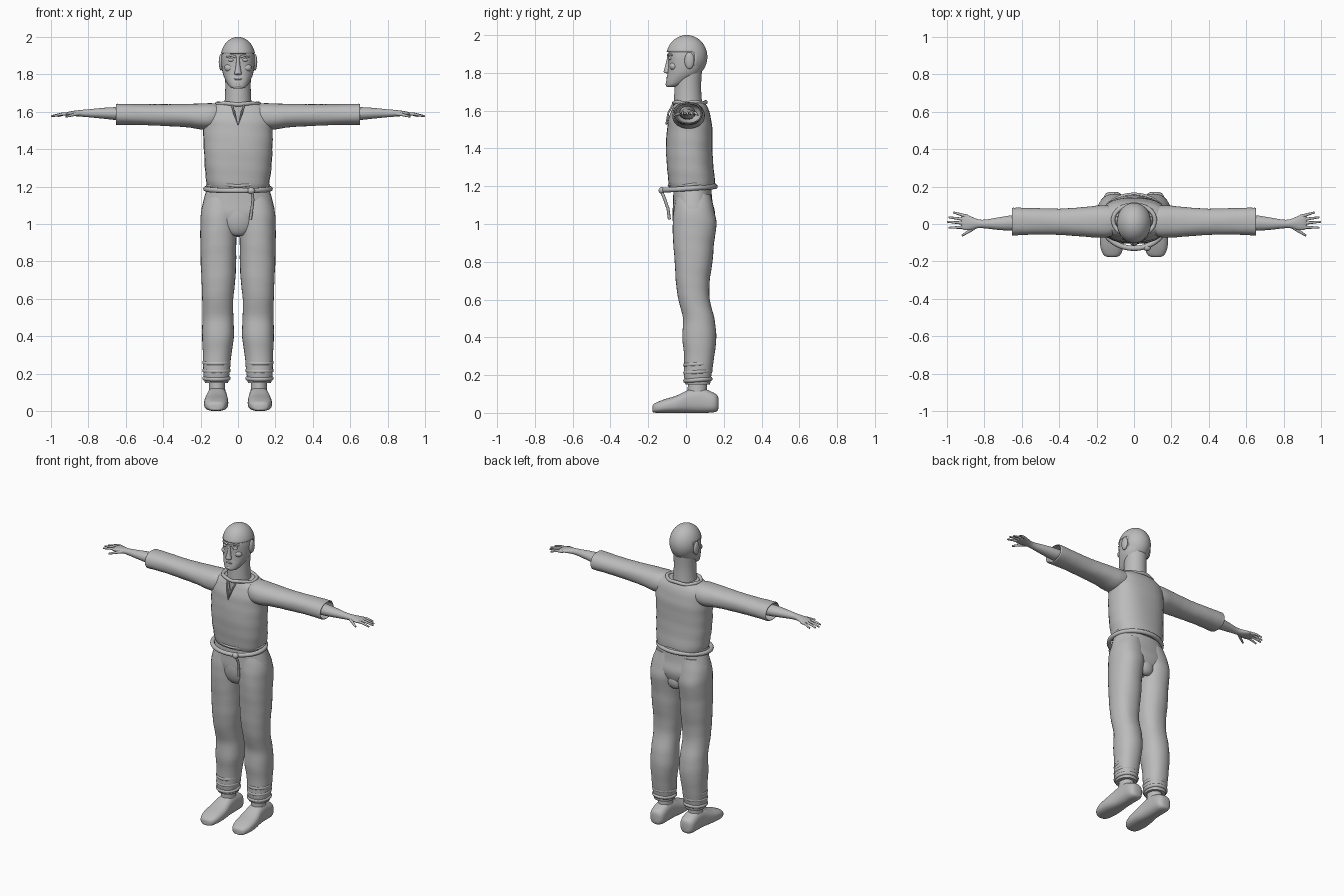
import bpy, bmesh
from math import sin, cos, pi, radians
from mathutils import Vector

cube = bpy.data.objects.get("Cube")
if cube:
    bpy.data.objects.remove(cube, do_unlink=True)

grey = bpy.data.materials.new("plain_grey")
grey.use_nodes = True
grey.diffuse_color = (.5, .5, .5, 1)
grey.node_tree.nodes["Principled BSDF"].inputs["Base Color"].default_value = (.5, .5, .5, 1)


def finish(obj, angle=40):
    """Give the part its colour and smooth shading with sharp edges kept."""
    if not obj.data.materials:
        obj.data.materials.append(grey)
    bpy.ops.object.select_all(action='DESELECT')
    obj.select_set(True)
    bpy.context.view_layer.objects.active = obj
    if obj.type == 'CURVE':
        bpy.ops.object.convert(target='MESH')
        obj = bpy.context.object
    bpy.ops.object.shade_smooth_by_angle(angle=radians(angle))
    return obj


def mesh_object(name, bm):
    bmesh.ops.recalc_face_normals(bm, faces=bm.faces)
    mesh = bpy.data.meshes.new(name)
    bm.to_mesh(mesh)
    bm.free()
    obj = bpy.data.objects.new(name, mesh)
    bpy.context.collection.objects.link(obj)
    return obj


def spline(rings, steps):
    """Catmull-Rom interpolation through the rings."""
    out = []
    for i in range(len(rings) - 1):
        quad = [rings[max(i - 1, 0)], rings[i], rings[i + 1], rings[min(i + 2, len(rings) - 1)]]
        for k in range(steps):
            t = k / steps
            out.append([b + .5 * t * (c - a + t * (2*a - 5*b + 4*c - d + t * (3*(b - c) + d - a)))
                        for a, b, c, d in zip(*quad)])
    return out + [list(rings[-1])]


def loft(name, axis, rings, side=1, power=2, steps=4, wrinkle=0, sides=32, flat=False):
    """Skin of superellipses: each ring is (position, centre a, centre b, radius a, radius b)."""
    bm = bmesh.new()
    loops = []
    for t, ca, cb, ra, rb in spline(rings, steps):
        loop = []
        for k in range(sides):
            a = 2 * pi * k / sides
            c, s = cos(a), sin(a)
            w = 1 + wrinkle * sin(3 * a + 45 * t) * cos(2 * a - 30 * t)
            u = ca + ra * w * abs(c) ** (2 / power) * (1 if c > 0 else -1)
            v = cb + rb * w * abs(s) ** (2 / power) * (1 if s > 0 else -1)
            p = {'x': (t, u, v), 'y': (u, t, v), 'z': (u, v, t)}[axis]
            loop.append(bm.verts.new((p[0] * side, p[1], max(p[2], 0) if flat else p[2])))
        loops.append(loop)
    for low, high in zip(loops, loops[1:]):
        for k in range(sides):
            n = (k + 1) % sides
            bm.faces.new((low[k], low[n], high[n], high[k]))
    bm.faces.new(loops[0])
    bm.faces.new(loops[-1])
    return finish(mesh_object(name, bm))


def blob(name, centre, radii):
    bm = bmesh.new()
    bmesh.ops.create_uvsphere(bm, u_segments=24, v_segments=16, radius=1)
    bmesh.ops.scale(bm, vec=radii, verts=bm.verts)
    bmesh.ops.translate(bm, vec=centre, verts=bm.verts)
    return finish(mesh_object(name, bm), 60)


def tube(name, points, radius, taper=1, closed=False):
    curve = bpy.data.curves.new(name, 'CURVE')
    curve.dimensions = '3D'
    curve.bevel_depth = radius
    curve.bevel_resolution = 3
    curve.use_fill_caps = True
    line = curve.splines.new('POLY')
    line.points.add(len(points) - 1)
    for i, p in enumerate(points):
        line.points[i].co = (*p, 1)
        line.points[i].radius = 1 + (taper - 1) * i / (len(points) - 1)
    line.use_cyclic_u = closed
    obj = bpy.data.objects.new(name, curve)
    bpy.context.collection.objects.link(obj)
    return finish(obj, 60)


def hoop(name, centre, rx, ry, radius, tilt=0, wave=0):
    points = []
    for k in range(48):
        a = 2 * pi * k / 48
        points.append((centre[0] + rx * cos(a), centre[1] + ry * sin(a),
                       centre[2] + tilt * sin(a) + wave * sin(5 * a)))
    return tube(name, points, radius, closed=True)


# Shirt body with a slit cut at the neck
shirt = loft("shirt_body", 'z', [
    (1.19, 0, .03, .158, .115), (1.22, 0, .03, .168, .123), (1.3, 0, .022, .178, .123),
    (1.4, 0, .017, .183, .123), (1.5, 0, .02, .186, .12), (1.56, 0, .02, .185, .112),
    (1.61, 0, .022, .172, .096), (1.64, 0, .022, .13, .08)], power=2.4, wrinkle=.012)
bm = bmesh.new()
wedge = bm.faces.new([bm.verts.new(p) for p in
                      ((-.03, -.2, 1.68), (.03, -.2, 1.68), (0, -.2, 1.53))])
moved = bmesh.ops.extrude_face_region(bm, geom=[wedge])["geom"]
bmesh.ops.translate(bm, vec=(0, .135, 0), verts=[g for g in moved if isinstance(g, bmesh.types.BMVert)])
cutter = mesh_object("slit_cutter", bm)
cutter.hide_render = True
cut = shirt.modifiers.new("slit", 'BOOLEAN')
cut.operation, cut.solver, cut.object = 'DIFFERENCE', 'EXACT', cutter
bpy.context.view_layer.objects.active = shirt
bpy.ops.object.modifier_apply(modifier=cut.name)
bpy.data.objects.remove(cutter, do_unlink=True)
finish(shirt)

tube("slit_trim", [(-.032, -.068, 1.635), (-.02, -.093, 1.59), (0, -.104, 1.53),
                   (.02, -.093, 1.59), (.032, -.068, 1.635)], .005)
hoop("collar", (0, .02, 1.642), .112, .084, .011, wave=.003)
hoop("shirt_hem", (0, .03, 1.208), .162, .118, .009, wave=.004)

# Rope belt with knot and hanging end
hoop("rope_belt", (0, .012, 1.188), .172, .142, .014, tilt=.01)
blob("belt_knot", (.07, -.128, 1.178), (.02, .017, .018))
tube("belt_end", [(.075, -.13, 1.175), (.08, -.112, 1.13), (.074, -.095, 1.08), (.066, -.088, 1.025)], .008)

# Trousers
loft("hips", 'z', [(.935, 0, .03, .03, .05), (.98, 0, .04, .11, .092), (1.05, 0, .042, .19, .112),
                   (1.12, 0, .036, .186, .104), (1.2, 0, .033, .162, .1)], power=2.3)
blob("front_flap", (0, -.026, 1.045), (.095, .046, .11))
blob("seat_fold", (0, .11, .985), (.06, .035, .055))

for s, word in ((1, "left"), (-1, "right")):
    loft(word + "_trouser_leg", 'z', [
        (.15, .115, .062, .062, .065), (.2, .115, .062, .07, .073), (.3, .112, .07, .076, .08),
        (.4, .107, .07, .085, .09), (.5, .107, .067, .083, .083), (.6, .108, .043, .083, .083),
        (.7, .105, .036, .09, .09), (.8, .105, .04, .095, .1), (.9, .105, .04, .096, .108),
        (1, .102, .046, .099, .116), (1.08, .095, .042, .1, .106), (1.16, .085, .04, .08, .09)],
        side=s, power=2.2, wrinkle=.01)
    for i in range(3):
        hoop(word + "_ankle_fold", (s * .115, .063, .175 + i * .042), .064, .066, .012, tilt=.005)

    # Shoe and ankle
    loft(word + "_ankle", 'z', [(.08, .112, .06, .045, .052), (.17, .112, .06, .042, .05)], side=s)
    loft(word + "_shoe", 'y', [
        (-.177, .118, .022, .02, .016), (-.165, .118, .026, .045, .025), (-.12, .118, .035, .062, .035),
        (-.05, .116, .046, .064, .046), (.02, .113, .062, .055, .062), (.08, .112, .066, .052, .066),
        (.14, .112, .056, .05, .054), (.165, .112, .052, .036, .042), (.172, .112, .05, .015, .025)],
        side=s, power=2.6, flat=True)

    # Sleeve with an open, folded-in cuff
    loft(word + "_sleeve", 'x', [
        (.06, .015, 1.59, .05, .04), (.12, .015, 1.58, .08, .065), (.18, .013, 1.575, .086, .07),
        (.28, .012, 1.58, .078, .062), (.4, .012, 1.582, .07, .058), (.52, .014, 1.585, .07, .056),
        (.63, .013, 1.586, .074, .057), (.648, .013, 1.586, .074, .057), (.65, .013, 1.586, .066, .05),
        (.6, .013, 1.586, .06, .046), (.56, .012, 1.586, .03, .03)],
        side=s, power=2.2, wrinkle=.015)

    # Forearm and palm, fingers and thumb
    loft(word + "_forearm", 'x', [
        (.54, .008, 1.588, .044, .036), (.64, .006, 1.59, .042, .035), (.72, .002, 1.592, .034, .029),
        (.8, 0, 1.592, .023, .021), (.84, .002, 1.592, .025, .018), (.88, .006, 1.591, .038, .014),
        (.91, .009, 1.588, .041, .011), (.925, .01, 1.586, .03, .006)], side=s)
    for name, y0, x1, y1 in (("little", .04, .965, .062), ("ring", .022, .99, .036),
                             ("middle", .003, 1, .012), ("index", -.016, .99, -.02)):
        tube(f"{word}_{name}_finger", [(s * .89, y0, 1.588), (s * (.89 + x1) / 2, (y0 + y1) / 2, 1.588),
                                       (s * x1, y1, 1.576)], .01, .5)
    tube(word + "_thumb", [(s * .845, -.012, 1.59), (s * .88, -.038, 1.584), (s * .92, -.062, 1.574)], .011, .5)

    # Paired face features
    blob(word + "_ear", (s * .09, .018, 1.865), (.013, .026, .044))
    blob(word + "_eye", (s * .036, -.083, 1.877), (.017, .012, .01))
    tube(word + "_brow", [(s * .012, -.095, 1.893), (s * .035, -.091, 1.9), (s * .062, -.072, 1.893)], .007, .6)
    blob(word + "_cheek", (s * .045, -.065, 1.835), (.028, .022, .022))

# Neck and head
loft("neck", 'z', [(1.58, 0, .012, .082, .08), (1.65, 0, .01, .072, .074),
                   (1.73, 0, .01, .068, .07), (1.82, 0, .015, .07, .07)])
loft("head", 'z', [
    (1.725, 0, -.078, .026, .024), (1.735, 0, -.065, .045, .04), (1.76, 0, -.04, .062, .064),
    (1.8, 0, -.01, .08, .087), (1.85, 0, .002, .088, .096), (1.9, 0, .004, .088, .098),
    (1.95, 0, .004, .075, .085), (1.98, 0, .004, .045, .05)], power=2.2)
loft("nose", 'z', [(1.797, 0, -.095, .012, .006), (1.804, 0, -.1, .02, .018), (1.83, 0, -.096, .014, .016),
                   (1.87, 0, -.092, .009, .01), (1.895, 0, -.09, .008, .008)], sides=16)
blob("upper_lip", (0, -.094, 1.774), (.026, .011, .006))
blob("lower_lip", (0, -.092, 1.762), (.022, .012, .006))
blob("chin", (0, -.09, 1.74), (.026, .018, .014))

# Hair: a shell trimmed above the brow and around the ears
bm = bmesh.new()
bmesh.ops.create_uvsphere(bm, u_segments=48, v_segments=40, radius=1)
for v in bm.verts:
    v.co = Vector((v.co.x * .094, v.co.y * .109 + .004, v.co.z * .115 + 1.885))
drop = [f for f in bm.faces if f.calc_center_median().z <
        (1.785 if f.calc_center_median().y > .04 else 1.908)]
bmesh.ops.delete(bm, geom=drop, context='FACES')
hair = mesh_object("hair", bm)
shell = hair.modifiers.new("thickness", 'SOLIDIFY')
shell.thickness = .012
finish(hair)
